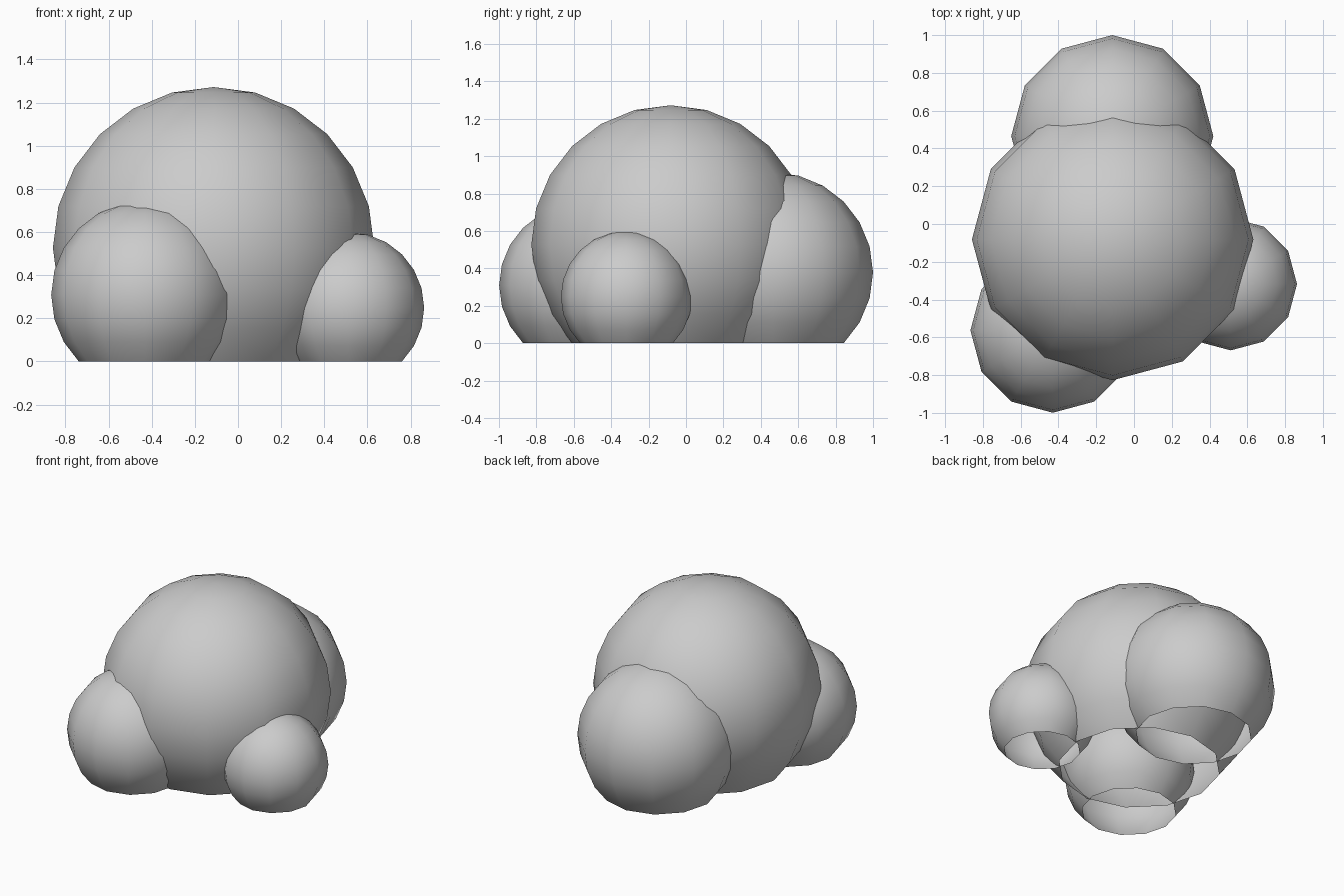
import bpy, bmesh, math
from mathutils import Matrix

cube = bpy.data.objects.get("Cube")
if cube:
    bpy.data.objects.remove(cube, do_unlink=True)

# One plain grey material
GREY = (0.6, 0.6, 0.6, 1.0)
grey = bpy.data.materials.new("plain_grey")
grey.use_nodes = True
grey.diffuse_color = GREY
grey.node_tree.nodes["Principled BSDF"].inputs["Base Color"].default_value = GREY


def dome(name, x, y, radius):
    """Smooth sphere, open below the ring that rests on the ground."""
    lift = radius * math.cos(math.radians(45))
    bm = bmesh.new()
    bmesh.ops.create_uvsphere(bm, u_segments=12, v_segments=12, radius=radius,
                              matrix=Matrix.Translation((0, 0, lift)))
    below = [v for v in bm.verts if v.co.z < -0.001]
    bmesh.ops.delete(bm, geom=below, context='VERTS')
    for face in bm.faces:
        face.smooth = True
    mesh = bpy.data.meshes.new(name)
    bm.to_mesh(mesh)
    bm.free()
    mesh.materials.append(grey)
    obj = bpy.data.objects.new(name, mesh)
    obj.location = (x, y, 0)
    bpy.context.collection.objects.link(obj)


# Large mound with three smaller ones around it
dome("main_mound", -0.113, -0.082, 0.745)
dome("back_mound", -0.115, 0.465, 0.535)
dome("front_right_mound", -0.43, -0.563, 0.436)
dome("front_left_mound", 0.512, -0.318, 0.351)
